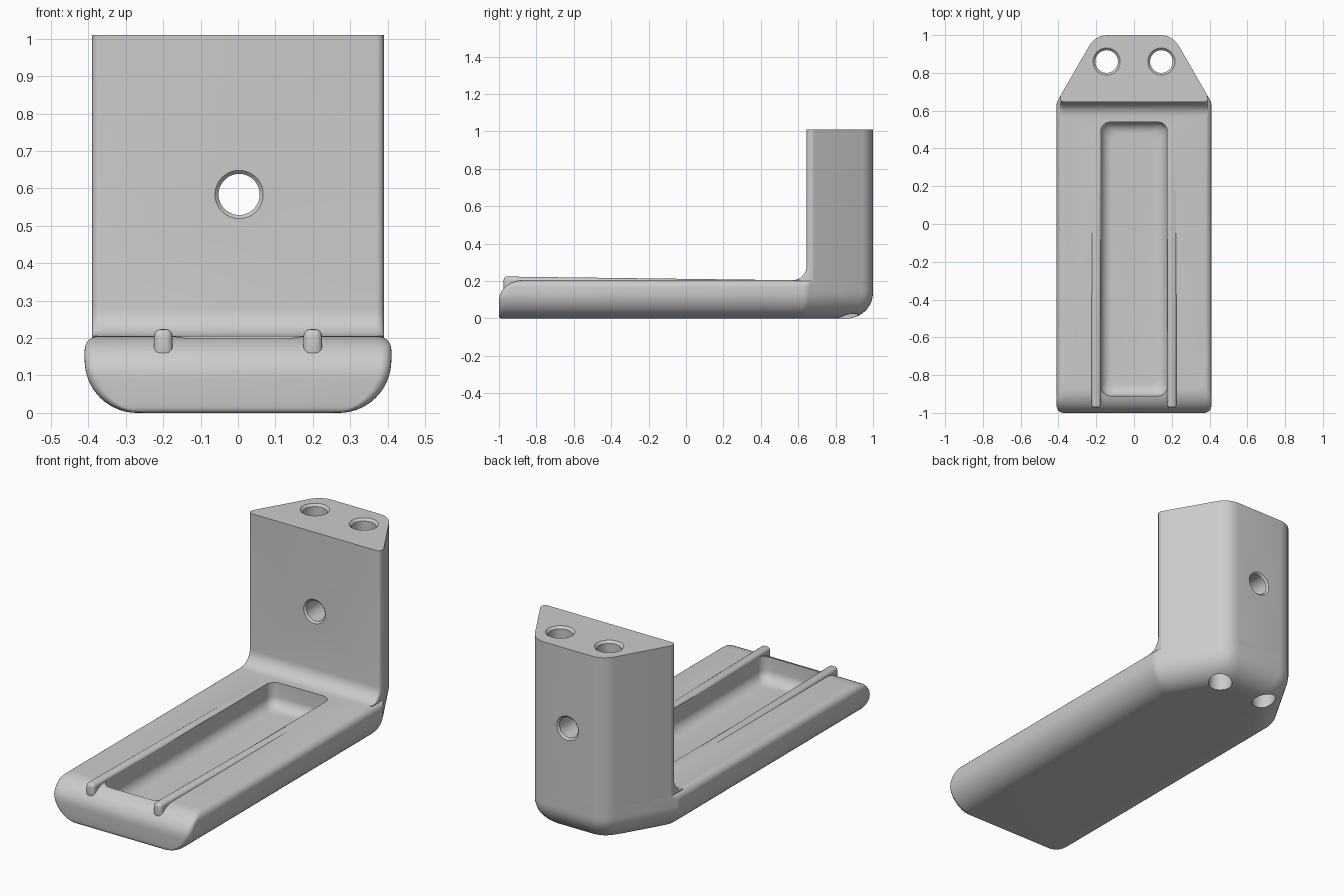
import bpy, bmesh, math
from mathutils import Vector, Matrix

cube = bpy.data.objects.get("Cube")
if cube:
    bpy.data.objects.remove(cube, do_unlink=True)

grey = bpy.data.materials.new("plain grey")
grey.use_nodes = True
colour = (0.6, 0.6, 0.6, 1)
grey.diffuse_color = colour
grey.node_tree.nodes["Principled BSDF"].inputs["Base Color"].default_value = colour

H, TOP = 0.205, 1.01             # slab height, upright height
C30, S30, SLANT = math.cos(math.pi / 6), 0.5, 0.677


def rounded(corners, n=6):
    """Polygon of (x, y, radius) corners with each corner turned into an arc."""
    out = []
    for i, (x, y, r) in enumerate(corners):
        p = Vector((x, y))
        a = (Vector(corners[i - 1][:2]) - p).normalized()
        b = (Vector(corners[(i + 1) % len(corners)][:2]) - p).normalized()
        half = a.angle(b) / 2
        centre = p + (a + b).normalized() * r / math.sin(half)
        start = p + a * r / math.tan(half) - centre
        end = p + b * r / math.tan(half) - centre
        turn = start.angle_signed(end)
        for k in range(n + 1):
            out.append(centre + Matrix.Rotation(-turn * k / n, 2) @ start)
    return out


def plan(side, inset, front, r_front, r_side):
    """Plan outline: straight sides, slanted rear sides, flat back."""
    back = 1 - inset
    y_side = (SLANT - inset - C30 * side) / S30
    x_back = (SLANT - inset - S30 * back) / C30
    right = [(side, front, r_front), (side, y_side, r_side), (x_back, back, 0.11)]
    return rounded(right + [(-x, y, r) for x, y, r in reversed(right)])


def arc(t, r, depth=None):
    """Inset of a rounded edge at distance t from its end."""
    if t >= r:
        return 0
    return (depth or r) * (1 - math.sqrt(1 - (1 - t / r) ** 2))


def make(name, bm):
    bmesh.ops.recalc_face_normals(bm, faces=bm.faces)
    mesh = bpy.data.meshes.new(name)
    bm.to_mesh(mesh)
    bm.free()
    mesh.materials.append(grey)
    obj = bpy.data.objects.new(name, mesh)
    bpy.context.collection.objects.link(obj)
    return obj


def loft(name, rings):
    """Skin a stack of (outline, z) rings and cap both ends."""
    bm = bmesh.new()
    loops = [[bm.verts.new((p[0], p[1], z)) for p in pts] for pts, z in rings]
    for low, high in zip(loops, loops[1:]):
        for i in range(len(low)):
            bm.faces.new((low[i - 1], low[i], high[i], high[i - 1]))
    bm.faces.new(loops[0])
    bm.faces.new(loops[-1])
    return make(name, bm)


def circle(r, n=48):
    return [(r * math.cos(math.tau * i / n), r * math.sin(math.tau * i / n)) for i in range(n)]


def combine(target, tool, operation):
    """Apply a boolean and discard the tool."""
    mod = target.modifiers.new("join", "BOOLEAN")
    mod.object, mod.operation, mod.solver = tool, operation, "EXACT"
    tool.hide_render = True
    bpy.context.view_layer.objects.active = target
    bpy.ops.object.modifier_apply(modifier=mod.name)
    bpy.data.objects.remove(tool, do_unlink=True)


# Base slab: wide rounding underneath, rounded nose on the top front edge
rings = []
steps = 24
for i in range(steps + 1):
    z = H * (1 - math.cos(math.pi * i / steps)) / 2
    under = arc(z, 0.14)
    side = 0.41 - under - arc(H - z, 0.036)
    front = -1 + arc(z, 0.012) + arc(H - z, 0.11, 0.13)
    rings.append((plan(side, under, front, 0.03, 0.06), z))
bracket = loft("bracket", rings)

# Upright with a concave fillet where it meets the slab
rings = [(plan(0.39, 0, 0.57, 0.02, 0.02), 0.18)]
for i in range(9):
    z = H + 0.075 * (1 - math.cos(math.pi / 2 * i / 8))
    rings.append((plan(0.39, 0, 0.645 - arc(z - H, 0.075), 0.02, 0.02), z))
rings.append((plan(0.39, 0, 0.645, 0.02, 0.02), TOP))
combine(bracket, loft("upright", rings), "UNION")

# Two guide ribs that sink into the slab towards the rear
for s in (-1, 1):
    bm = bmesh.new()
    bmesh.ops.create_cube(bm, size=1)
    for v in bm.verts:
        rear = v.co.y > 0
        z = (0.204 if rear else 0.224) if v.co.z > 0 else 0.145
        v.co = (s * 0.2 + v.co.x * 0.05, 0.6 if rear else -0.975, z)
    bmesh.ops.bevel(bm, geom=bm.edges[:], offset=0.018, segments=4, profile=0.5, affect="EDGES")
    combine(bracket, make("guide_rib", bm), "UNION")

# Long recess with a rounded floor
rings = []
for i in range(9):
    t = 0.06 * (1 - math.cos(math.pi / 2 * i / 8))
    d = arc(t, 0.06)
    x, y0, y1 = 0.176 - d, -0.91 + d, 0.54 - d
    rings.append((rounded([(x, y0, 0.05), (x, y1, 0.05), (-x, y1, 0.05), (-x, y0, 0.05)]), 0.07 + t))
rings.append((rings[-1][0], 0.4))
combine(bracket, loft("recess_cutter", rings), "DIFFERENCE")

# Two vertical bolt holes with a countersunk top
for x in (-0.145, 0.145):
    hole = loft("bolt_hole_cutter", [(circle(0.06), -0.1), (circle(0.06), TOP - 0.012),
                                     (circle(0.082), TOP + 0.01)])
    hole.location = (x, 0.86, 0)
    combine(bracket, hole, "DIFFERENCE")

# Cross hole through the upright, countersunk at both ends
hole = loft("cross_hole_cutter", [(circle(0.075), -0.188), (circle(0.055), -0.168),
                                  (circle(0.055), 0.168), (circle(0.075), 0.188)])
hole.rotation_euler.x = math.pi / 2
hole.location = (0.003, 0.8225, 0.584)
combine(bracket, hole, "DIFFERENCE")

# Smooth shading with crisp edges
bracket.select_set(True)
bpy.context.view_layer.objects.active = bracket
bpy.ops.object.shade_smooth_by_angle(angle=math.radians(30))
